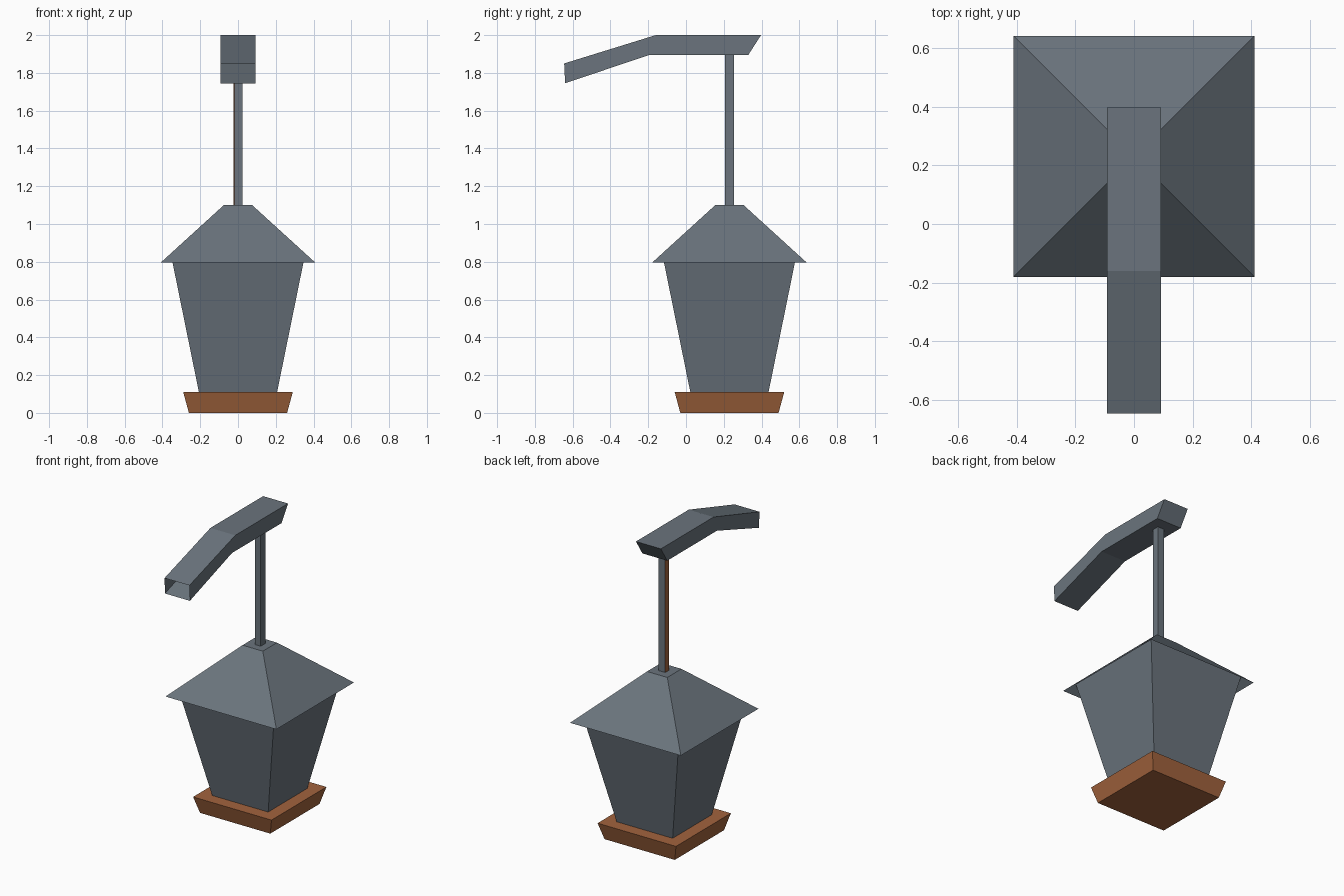
import bpy

if "Cube" in bpy.data.objects:
    bpy.data.objects.remove(bpy.data.objects["Cube"])


def material(name, rgb):
    m = bpy.data.materials.new(name)
    m.diffuse_color = (*rgb, 1)
    m.use_nodes = True
    m.node_tree.nodes["Principled BSDF"].inputs["Base Color"].default_value = m.diffuse_color
    return m


slate = material("slate grey", (0.145, 0.175, 0.205))
brown = material("copper brown", (0.36, 0.125, 0.047))
CY = 0.23  # y of the lantern axis


def build(name, verts, faces, mats):
    me = bpy.data.meshes.new(name)
    me.from_pydata(verts, [], faces)
    for m in mats:
        me.materials.append(m)
    ob = bpy.data.objects.new(name, me)
    bpy.context.collection.objects.link(ob)
    return ob


def frustum(name, z0, r0, z1, r1, mat, bottom=True, top=True):
    """Square tapered block around the lantern axis, ends optional."""
    signs = [(-1, -1), (1, -1), (1, 1), (-1, 1)]
    verts = [(sx * r, CY + sy * r, z) for z, r in ((z0, r0), (z1, r1)) for sx, sy in signs]
    faces = [(i, (i + 1) % 4, (i + 1) % 4 + 4, i + 4) for i in range(4)]
    if bottom:
        faces.append((3, 2, 1, 0))
    if top:
        faces.append((4, 5, 6, 7))
    return build(name, verts, faces, [mat])


# Lantern: base plate, tapered glass box running up into an open-bottomed roof
frustum("base_plate", 0, 0.26, 0.11, 0.29, brown)
frustum("lantern_body", 0.11, 0.207, 0.838, 0.355, slate, bottom=False, top=False)
frustum("lantern_roof", 0.795, 0.41, 1.10, 0.075, slate, bottom=False)

# Square pole with a clipped front-left corner; the left side is brown
r, c = 0.024, 0.006
ring = [(-r + c, -r), (r, -r), (r, r), (-r, r), (-r, -r + c)]
n = len(ring)
pole = build("pole", [(x, CY + y, z) for z in (1.09, 1.90) for x, y in ring],
             [(i, (i + 1) % n, (i + 1) % n + n, i + n) for i in range(n)], [slate, brown])
for p in pole.data.polygons:
    if p.normal.x < -0.5:
        p.material_index = 1

# Bent hanging arm, hollow and open at the front end
top = [(0.397, 2.0), (-0.16, 2.0), (-0.645, 1.85)]
low = [(0.33, 1.895), (-0.195, 1.895), (-0.64, 1.745)]
w = 0.092
verts = [(x, y, z) for (ty, tz), (ly, lz) in zip(top, low)
         for x, y, z in ((-w, ty, tz), (w, ty, tz), (w, ly, lz), (-w, ly, lz))]
faces = [(0, 3, 2, 1)]  # back end
for s in (0, 4):
    faces += [(s + i, s + (i + 1) % 4, s + (i + 1) % 4 + 4, s + i + 4) for i in range(4)]
arm = build("hanging_arm", verts, faces, [slate])

# Make the arm's faces point outward
import bmesh
bm = bmesh.new()
bm.from_mesh(arm.data)
bmesh.ops.recalc_face_normals(bm, faces=bm.faces)
bm.to_mesh(arm.data)
bm.free()
